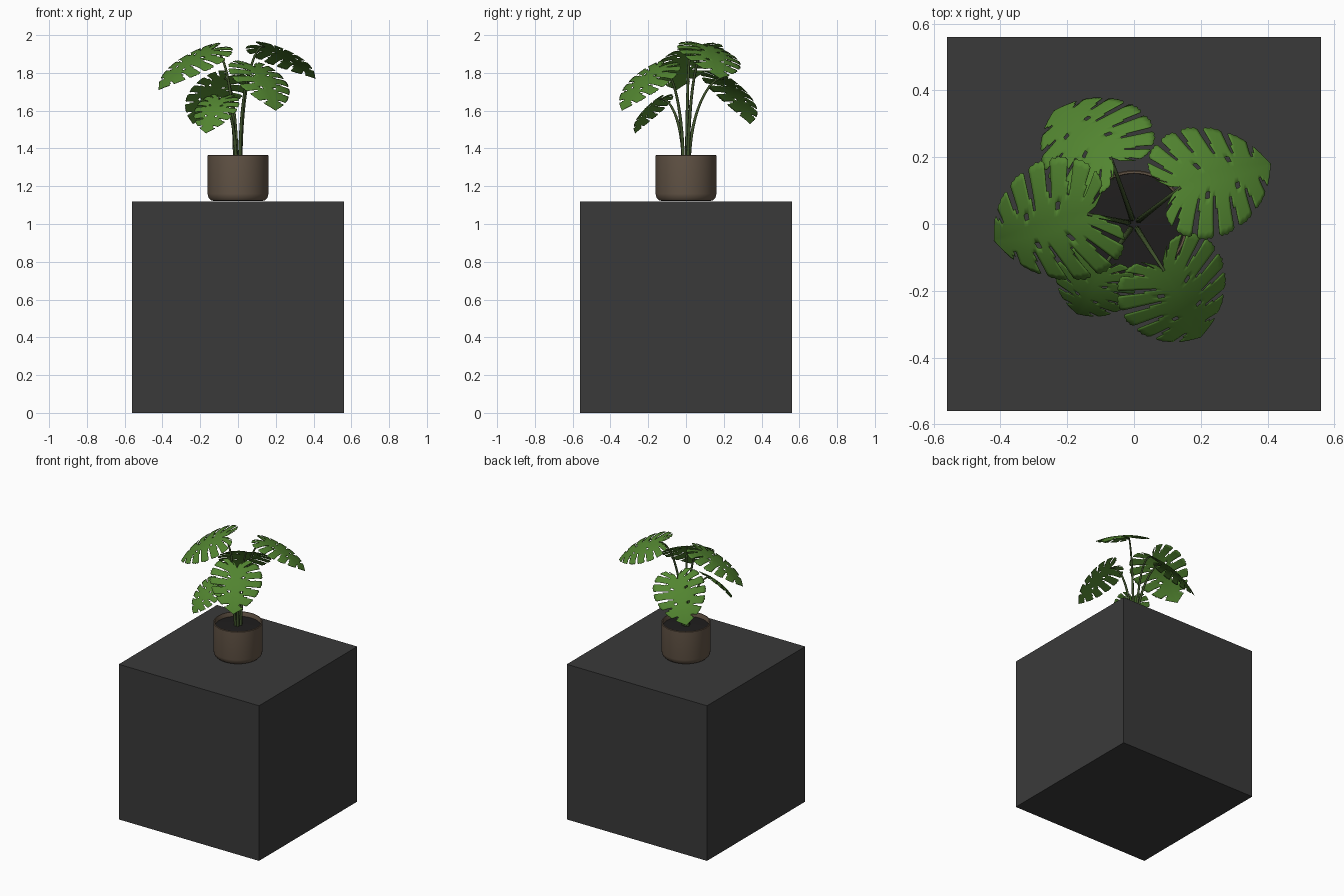
import bpy, bmesh, math, random
from mathutils import Vector

if "Cube" in bpy.data.objects:
    bpy.data.objects.remove(bpy.data.objects["Cube"])

random.seed(4)


def material(name, rgb):
    m = bpy.data.materials.new(name)
    m.diffuse_color = (*rgb, 1)
    m.use_nodes = True
    m.node_tree.nodes["Principled BSDF"].inputs["Base Color"].default_value = m.diffuse_color
    return m


CHARCOAL = material("charcoal", (0.042, 0.042, 0.042))
CLAY = material("brown clay", (0.125, 0.09, 0.062))
SOIL = material("dark soil", (0.014, 0.013, 0.013))
LEAF = material("leaf green", (0.085, 0.235, 0.03))
STEM = material("stem green", (0.05, 0.085, 0.025))


def finish(name, bm, mat, angle=None):
    me = bpy.data.meshes.new(name)
    bm.to_mesh(me)
    bm.free()
    me.materials.append(mat)
    ob = bpy.data.objects.new(name, me)
    bpy.context.collection.objects.link(ob)
    if angle:
        bpy.ops.object.select_all(action='DESELECT')
        ob.select_set(True)
        bpy.context.view_layer.objects.active = ob
        bpy.ops.object.shade_smooth_by_angle(angle=math.radians(angle))
    return ob


def lathe(name, profile, mat, n=64):
    bm = bmesh.new()
    vs = [bm.verts.new((r, 0, z)) for r, z in profile]
    es = [bm.edges.new(p) for p in zip(vs, vs[1:])]
    bmesh.ops.spin(bm, geom=vs + es, cent=(0, 0, 0), axis=(0, 0, 1),
                   angle=math.tau, steps=n)
    bmesh.ops.remove_doubles(bm, verts=bm.verts, dist=1e-5)
    bmesh.ops.recalc_face_normals(bm, faces=bm.faces)
    return finish(name, bm, mat, 35)


# Plinth
bm = bmesh.new()
bmesh.ops.create_cube(bm, size=1.12)
bmesh.ops.translate(bm, verts=bm.verts, vec=(0, 0, 0.56))
finish("plinth", bm, CHARCOAL)

# Pot with rounded foot and hollow rim, filled with soil
lathe("pot", [(0, 1.121), (0.12, 1.121), (0.143, 1.125), (0.156, 1.138), (0.161, 1.16),
              (0.161, 1.362), (0.158, 1.365), (0.152, 1.365), (0.15, 1.362),
              (0.15, 1.3), (0, 1.3)], CLAY)
lathe("soil", [(0, 1.31), (0.1505, 1.31), (0.1505, 1.333), (0.09, 1.338), (0, 1.34)], SOIL)

# Half outline of a heart-shaped leaf (along, across), from the notch to the tip
OUTLINE = [(-0.10, 0.04), (-0.22, 0.17), (-0.19, 0.36), (-0.02, 0.50), (0.2, 0.55),
           (0.42, 0.52), (0.64, 0.42), (0.85, 0.24), (1.0, 0.0)]


def outline(t):
    x = min(t, 0.9999) * (len(OUTLINE) - 1)
    i = int(x)
    a, b = Vector(OUTLINE[i]), Vector(OUTLINE[i + 1])
    return a.lerp(b, x - i)


def surface(p, length):
    """Arch along the midrib and droop toward both sides."""
    return Vector((p.x, p.y, 0.28 * p.x * (1 - p.x) - 0.38 * p.y ** 2 + 0.04 * abs(p.y))) * length


FINGERS, SUB, RINGS = 8, 8, 9


def leaf(name, base, tip, normal):
    base, tip = Vector(base), Vector(tip)
    length = (tip - base).length
    ax = (tip - base).normalized()
    n = Vector(normal)
    n = (n - ax * n.dot(ax)).normalized()
    side = n.cross(ax)
    bm = bmesh.new()
    for sgn in (1, -1):
        cut = [random.uniform(0.36, 0.58) for _ in range(FINGERS + 1)]
        grid = []
        for i in range(FINGERS * SUB + 1):
            t = i / (FINGERS * SUB)
            f = (i % SUB) / SUB
            # rounded, slightly toothed finger ends
            reach = 1 - 0.07 * abs(2 * f - 1) ** 2 - (0.025 if i % 2 else 0)
            mid, out = Vector((t ** 1.5, 0)), outline(t)
            row = []
            for j in range(RINGS + 1):
                s = j / RINGS * reach
                p = mid.lerp(out, s)
                # veins sweep forward toward the tip
                p.x -= 0.10 * s * (1 - s) * math.sin(math.pi * t)
                p.y *= sgn
                q = surface(p, length)
                row.append(bm.verts.new(base + ax * q.x + side * q.y + n * q.z))
            grid.append(row)
        for i in range(FINGERS * SUB):
            finger, k = divmod(i, SUB)
            for j in range(RINGS):
                s = (j + 0.5) / RINGS
                # slits between fingers
                if finger < FINGERS - 1 and k == SUB - 1 and s > cut[finger]:
                    continue
                if 0 < finger < FINGERS and k == 0 and s > cut[finger - 1] + 0.2:
                    continue
                # small holes beside the midrib
                if finger in (3, 5) and k in (3, 4) and j == 2:
                    continue
                quad = [grid[i][j], grid[i + 1][j], grid[i + 1][j + 1], grid[i][j + 1]]
                bm.faces.new(quad[::-1] if sgn < 0 else quad)
    bmesh.ops.delete(bm, geom=[v for v in bm.verts if not v.link_faces], context='VERTS')
    bmesh.ops.remove_doubles(bm, verts=bm.verts, dist=1e-5)
    bmesh.ops.recalc_face_normals(bm, faces=bm.faces)
    if sum((f.normal * f.calc_area() for f in bm.faces), Vector()).dot(n) < 0:
        bmesh.ops.reverse_faces(bm, faces=bm.faces)
    ob = finish(name, bm, LEAF, 50)
    mod = ob.modifiers.new("thickness", 'SOLIDIFY')
    mod.thickness = 0.002


def stem(name, base):
    """Upright stalk that arches out to the leaf base."""
    b = Vector(base)
    d = Vector((b.x, b.y, 0)).normalized()
    rise = b.z - 1.32
    p0 = d * 0.018 + Vector((0, 0, 1.32))
    p1 = d * 0.022 + Vector((0, 0, 1.32 + rise * 0.65))
    p2 = b - d * 0.07 + Vector((0, 0, 0.02))
    cu = bpy.data.curves.new(name, 'CURVE')
    cu.dimensions = '3D'
    cu.bevel_depth = 0.0075
    cu.bevel_resolution = 2
    cu.use_fill_caps = True
    sp = cu.splines.new('POLY')
    sp.points.add(16)
    for i, pt in enumerate(sp.points):
        t = i / 16
        u = 1 - t
        q = p0 * u ** 3 + p1 * 3 * u * u * t + p2 * 3 * u * t * t + b * t ** 3
        pt.co = (*q, 1)
        pt.radius = 1.25 - 0.65 * t
    sp.use_smooth = True
    cu.materials.append(STEM)
    ob = bpy.data.objects.new(name, cu)
    bpy.context.collection.objects.link(ob)
    bpy.ops.object.select_all(action='DESELECT')
    ob.select_set(True)
    bpy.context.view_layer.objects.active = ob
    bpy.ops.object.convert(target='MESH')


# Leaves: base, tip and facing direction
LEAVES = {
    "left": ((-0.14, 0.03, 1.925), (-0.42, -0.05, 1.71), (-0.5, -0.35, 0.8)),
    "back_left": ((-0.07, 0.2, 1.77), (-0.24, 0.34, 1.53), (-0.4, 0.6, 0.6)),
    "back_right": ((0.14, 0.11, 1.94), (0.41, 0.18, 1.77), (0.45, 0.32, 0.8)),
    "front_right": ((0.09, -0.14, 1.83), (0.2, -0.34, 1.60), (0.42, -0.55, 0.65)),
    "front_left": ((-0.1, -0.14, 1.66), (-0.17, -0.27, 1.48), (-0.3, -0.65, 0.6)),
}
for key, (base, tip, normal) in LEAVES.items():
    leaf(key + "_leaf", base, tip, normal)
    stem(key + "_stem", base)
